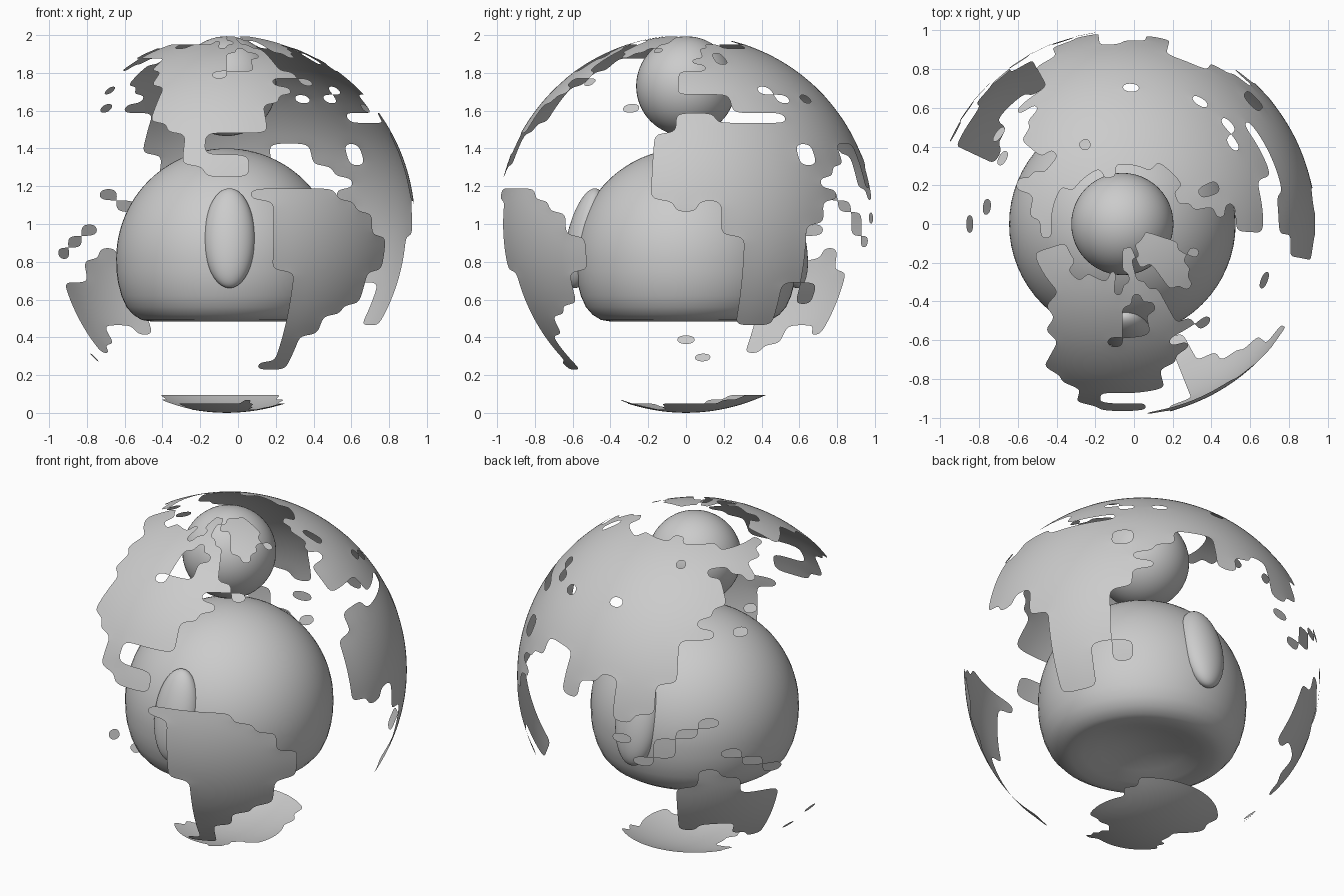
import bpy, bmesh
from math import sin, cos, pi, radians

if "Cube" in bpy.data.objects:
    bpy.data.objects.remove(bpy.data.objects["Cube"])

CX = -0.06      # common axis of body, head and globe
STEP = 3.6      # globe row height in degrees; columns are twice as wide

# Simplified coastlines (longitude, latitude)
south_america = [(-83, 11), (-56, 11), (-49, 6), (-41, 3), (-40, -2), (-34, -4.5), (-34, -14),
                 (-41, -15), (-41, -25), (-49, -28), (-56, -31), (-56, -35), (-63, -37),
                 (-63, -50), (-75, -50), (-68, -46), (-67, -15), (-75, -14), (-75, 7), (-83, 8)]
north_america = [(-104, 18), (-97, 17.5), (-97, 14.5), (-83, 14.5), (-83, 21.5), (-97, 21.5),
                 (-97, 29), (-76, 29), (-76, 40), (-69, 40), (-69, 43), (-61, 43), (-61, 46.5),
                 (-69, 47), (-69, 50), (-54, 50), (-54, 54), (-61, 54), (-61, 61), (-75, 61),
                 (-75, 54), (-90, 54), (-90, 65), (-83, 65), (-83, 68.3), (-97, 68.5),
                 (-97, 75.5), (-104, 75.5), (-104, 72), (-126, 72), (-126, 68.5), (-140, 68.5),
                 (-140, 72), (-162, 72), (-162, 61), (-133, 61), (-133, 54.5), (-126, 54),
                 (-126, 47), (-119, 46.5), (-119, 32.5), (-111, 32), (-111, 29), (-104, 28.5)]
arctic_isles = [(-90, 83), (-69, 83), (-69, 79.5), (-76, 79), (-76, 72.2), (-69, 71.8),
                (-69, 68.5), (-61, 68.3), (-61, 61.2), (-68, 61.5), (-68, 64.6), (-75, 65),
                (-75, 68.4), (-90, 68.6), (-90, 72), (-83, 72.3), (-83, 75.5), (-90, 75.8)]
greenland = [(-47, 61), (-40, 61), (-40, 65), (-33, 65), (-33, 68.5), (-26, 69), (-26, 72),
             (-18, 72), (-18, 83), (-61, 83), (-61, 80), (-69, 79), (-69, 76), (-54, 75.5),
             (-54, 65), (-47, 64.5)]
africa = [(-10, 28.5), (-3, 29), (-3, 35.5), (10, 35.5), (10, 32.5), (39, 32.5), (39, 18),
          (46, 17), (46, 10.5), (53, 10.5), (53, 8), (46, 6), (46, 1), (39, 0), (39, -17),
          (32, -19), (32, -32), (18, -32), (18, -4), (11, -2.5), (11, 7), (-10, 7)]
eurasia = [(39, 36), (39, 25.5), (47, 24.5), (48, 15), (54, 15), (54, 18.5), (61, 19), (61, 25),
           (76, 25), (76, 11), (83, 11), (83, 18), (90, 18), (90, 22), (97, 22), (97, 7.5),
           (104, 7.5), (104, 11), (111, 11), (111, 21), (119, 22), (119, 36), (126, 36),
           (126, 43), (133, 43), (133, 46), (140, 47), (140, 57), (133, 58), (133, 61),
           (176, 61), (177, 65), (191, 65), (191, 68.3), (148, 69), (147, 72), (112, 72),
           (112, 75.5), (97, 75.5), (97, 72), (61, 72), (61, 69), (32, 69), (32, 72), (18, 72),
           (18, 69), (11, 69), (11, 61.5), (4, 61), (4, 57.5), (11, 57), (11, 54), (-3, 54),
           (-3, 43.5), (18, 43), (18, 36)]
australia = [(126, -11), (139, -11), (139, -18), (154, -18), (154, -43), (148, -43), (148, -39),
             (141, -38), (141, -33), (126, -33), (126, -35), (119, -35), (119, -15)]
antarctica = [(-185, -91), (-185, -79), (-162, -79), (-162, -76), (-148, -75.5), (-148, -72),
              (-76, -72), (-76, -68.5), (-69, -68.5), (-69, -72), (-61, -72), (-54, -79),
              (-33, -79), (-18, -72), (32, -72), (47, -65), (133, -65), (162, -69),
              (162, -78), (185, -79), (185, -91)]
coasts = [south_america, north_america, arctic_isles, greenland, africa, eurasia,
          australia, antarctica]

# Single grid cells (column, row): small islands, and inland lakes and seas
islands = {(-25, -11), (24, -13), (-7, 13), (-3, 10), (-3, 18), (21, 12), (20, 10), (18, 10),
           (21, 16), (22, 16), (22, 15), (0, 1), (18, 2), (17, 1), (14, 0), (16, 0), (16, -1),
           (19, -1), (20, -2), (15, -2), (18, -3), (21, -3), (6, -6), (6, -7)}
lakes = {(3, 16), (3, 17), (5, 12), (12, 12), (6, 11), (8, 11), (16, 17), (-13, 14)}


def inside(x, y, poly):
    hit = False
    for (x1, y1), (x2, y2) in zip(poly, poly[1:] + poly[:1]):
        if (y1 > y) != (y2 > y) and x < x1 + (y - y1) * (x2 - x1) / (y2 - y1):
            hit = not hit
    return hit


def is_land(col, row):
    if (col, row) in lakes:
        return False
    lon, lat = 2 * STEP * col, STEP * (row + .5)
    return (col, row) in islands or any(
        inside(lon, lat, c) or inside(lon + 360, lat, c) for c in coasts)


def finish(bm, name):
    me = bpy.data.meshes.new(name)
    bm.normal_update()
    bm.to_mesh(me)
    bm.free()
    for p in me.polygons:
        p.use_smooth = True
    ob = bpy.data.objects.new(name, me)
    bpy.context.collection.objects.link(ob)
    return ob


def lathe(name, profile, n=64):
    bm = bmesh.new()
    rings = [[bm.verts.new((r * cos(2 * pi * i / n), r * sin(2 * pi * i / n), z))
              for i in range(n)] for r, z in profile]
    for a, b in zip(rings, rings[1:]):
        for i in range(n):
            k = (i + 1) % n
            bm.faces.new((a[i], a[k], b[k], b[i]))
    bmesh.ops.remove_doubles(bm, verts=bm.verts, dist=1e-5)
    return finish(bm, name)


def ball(name, loc, scale, tilt=0):
    bm = bmesh.new()
    bmesh.ops.create_uvsphere(bm, u_segments=48, v_segments=32, radius=1)
    ob = finish(bm, name)
    ob.location, ob.scale, ob.rotation_euler = loc, scale, (tilt, 0, 0)
    return ob


# Globe: land cells of a latitude/longitude shell, rounded by subdivision
bm = bmesh.new()
grid = {}


def vert(col, row):
    key = (col % 50, row) if row > -25 else (0, row)
    if key not in grid:
        lon, lat = radians(2 * STEP * (col - .5)), radians(STEP * row)
        grid[key] = bm.verts.new((cos(lat) * cos(lon), cos(lat) * sin(lon), sin(lat)))
    return grid[key]


for row in range(-25, 24):
    for col in range(-25, 25):
        if is_land(col, row):
            corners = [vert(col, row), vert(col + 1, row),
                       vert(col + 1, row + 1), vert(col, row + 1)]
            bm.faces.new(list(dict.fromkeys(corners)))
globe = finish(bm, "globe_land")
globe.location = (CX, 0, 1)
sub = globe.modifiers.new("round_coasts", "SUBSURF")
sub.levels = sub.render_levels = 3

# Body: dome on top, rounded rim and slightly hollow underside
under = [(0, .56), (.12, .55), (.24, .522), (.33, .495), (.40, .484), (.45, .492),
         (.495, .52), (.53, .56), (.557, .62), (.575, .69), (.583, .75)]
dome = [(.585 * cos(a * pi / 48), .815 + .585 * sin(a * pi / 48)) for a in range(25)]
body = lathe("body", under + dome)
body.location.x = CX

# Head
ball("head", (CX, 0, 1.73), (.264, .264, .264))

# Arms on both sides, tops leaning inward
for name, s in (("front_arm", -1), ("back_arm", 1)):
    ball(name, (-.045, s * .535, .925), (.135, .095, .27), s * radians(13))
